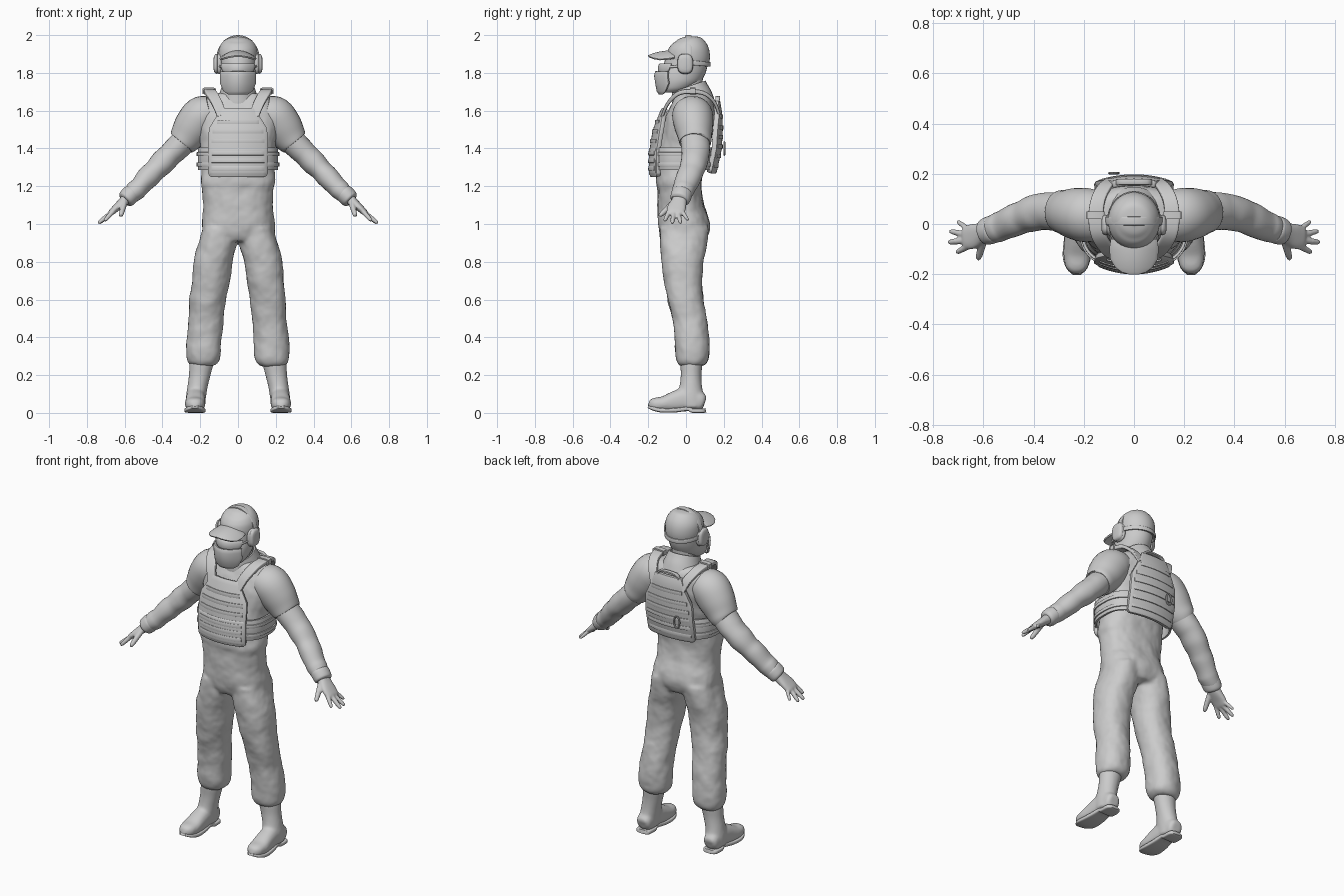
import bpy, bmesh, math
from mathutils import Vector, Matrix

X, Y, Z = Vector((1, 0, 0)), Vector((0, 1, 0)), Vector((0, 0, 1))


def smooth_path(rows, sub):
    """Catmull-Rom interpolation through tuples of any length."""
    out = []
    for i in range(len(rows) - 1):
        a, b, c, d = rows[max(i - 1, 0)], rows[i], rows[i + 1], rows[min(i + 2, len(rows) - 1)]
        for k in range(sub):
            t = k / sub
            out.append([0.5 * (2 * q + (r - o) * t + (2 * o - 5 * q + 4 * r - s) * t * t
                               + (3 * q - o - 3 * r + s) * t ** 3) for o, q, r, s in zip(a, b, c, d)])
    return out + [list(rows[-1])]


def loft(bm, rings, ref=None, n=28, p=2.0, sub=4, cap=True):
    """Skin rings (x, y, z, ra, rb); rb lies along ref, or rings stay level without ref."""
    rings = smooth_path(rings, sub)
    loops = []
    for i, r in enumerate(rings):
        u, v = X, Y
        if ref:
            t = (Vector(rings[min(i + 1, len(rings) - 1)][:3]) - Vector(rings[max(i - 1, 0)][:3])).normalized()
            v = (ref - t * ref.dot(t)).normalized()
            u = v.cross(t)
        loop = []
        for k in range(n):
            a = math.tau * k / n
            c, s = math.cos(a), math.sin(a)
            pu = math.copysign(abs(c) ** (2 / p), c) * r[3]
            pv = math.copysign(abs(s) ** (2 / p), s) * r[4]
            loop.append(bm.verts.new(Vector(r[:3]) + u * pu + v * pv))
        loops.append(loop)
    for a, b in zip(loops, loops[1:]):
        for k in range(n):
            bm.faces.new((a[k], a[(k + 1) % n], b[(k + 1) % n], b[k]))
    if cap:
        bm.faces.new(loops[0])
        bm.faces.new(loops[-1])


def stack(rows):
    """Rows (z, x0, x1, y0, y1) to level rings."""
    return [((a + b) / 2, (c + d) / 2, z, (b - a) / 2, (d - c) / 2) for z, a, b, c, d in rows]


def finish(name, bm, mirror=False, remesh=0, solid=0, bevel=0, folds=0, angle=40):
    bmesh.ops.recalc_face_normals(bm, faces=bm.faces)
    me = bpy.data.meshes.new(name)
    bm.to_mesh(me)
    bm.free()
    ob = bpy.data.objects.new(name, me)
    bpy.context.collection.objects.link(ob)
    if solid:
        m = ob.modifiers.new("solid", 'SOLIDIFY')
        m.thickness, m.offset = solid, 0
    if bevel:
        m = ob.modifiers.new("bevel", 'BEVEL')
        m.width, m.segments, m.limit_method = bevel, 2, 'ANGLE'
    if mirror:
        ob.modifiers.new("mirror", 'MIRROR')
    if remesh:
        m = ob.modifiers.new("remesh", 'REMESH')
        m.mode, m.voxel_size = 'VOXEL', remesh
        m = ob.modifiers.new("smooth", 'SMOOTH')
        m.iterations = 6
    if folds:
        tex = bpy.data.textures.new(name + "_folds", 'CLOUDS')
        tex.noise_scale = 0.11
        m = ob.modifiers.new("folds", 'DISPLACE')
        m.texture, m.strength, m.mid_level = tex, folds, 0.5
    bpy.ops.object.select_all(action='DESELECT')
    ob.select_set(True)
    bpy.context.view_layer.objects.active = ob
    bpy.ops.object.convert(target='MESH')
    bpy.ops.object.shade_smooth_by_angle(angle=math.radians(angle))
    return ob


def part(name, rings, ref=None, n=28, p=2.0, sub=4, cap=True, **kw):
    bm = bmesh.new()
    loft(bm, rings, ref, n, p, sub, cap)
    return finish(name, bm, **kw)


def panel(name, rows, bend, thick=0.01, bevel=0.003, cols=14):
    """Curved sheet from rows (y, z, half width), bowed along bend by x squared."""
    bm = bmesh.new()
    grid = []
    for y, z, w in rows:
        xs = [w * (2 * k / cols - 1) for k in range(cols + 1)]
        grid.append([bm.verts.new(Vector((x, y, z)) + Vector(bend) * x * x) for x in xs])
    for a, b in zip(grid, grid[1:]):
        for k in range(cols):
            bm.faces.new((a[k], a[k + 1], b[k + 1], b[k]))
    return finish(name, bm, solid=thick, bevel=bevel)


# suit: torso and both trouser legs fused
bm = bmesh.new()
loft(bm, stack([(z, -w, w, a, b) for z, w, a, b in (
    (0.91, .17, -.12, .10), (0.95, .19, -.14, .12), (1.01, .194, -.15, .125), (1.1, .184, -.15, .095),
    (1.18, .19, -.152, .082), (1.22, .198, -.16, .085), (1.3, .19, -.155, .10), (1.42, .20, -.14, .13),
    (1.53, .215, -.12, .15), (1.61, .215, -.09, .152), (1.66, .18, -.065, .14), (1.69, .12, -.05, .12))]), p=2.3)
for s in (1, -1):
    loft(bm, [(s * x, y, z, a, b) for x, y, z, a, b in stack([
        (.98, .01, .19, -.14, .12), (.89, .008, .213, -.14, .113), (.8, .028, .235, -.13, .092),
        (.7, .045, .245, -.115, .086), (.6, .065, .255, -.097, .095), (.5, .075, .26, -.075, .108),
        (.4, .083, .268, -.062, .122), (.31, .088, .272, -.058, .124), (.268, .1, .266, -.045, .112),
        (.25, .125, .25, -.03, .09)])], p=2.2)
finish("suit", bm, remesh=0.011, folds=0.016)

# arms: short outer sleeve, long inner sleeve, glove cuff
part("outer_sleeve", [(.14, .03, 1.59, .09, .10), (.19, .035, 1.57, .108, .108), (.235, .042, 1.515, .105, .102),
                      (.27, .047, 1.465, .092, .09), (.292, .05, 1.435, .08, .085), (.297, .05, 1.429, .072, .078)],
     Y, mirror=True)
part("sleeve", [(.24, .045, 1.49, .068, .075), (.32, .05, 1.405, .068, .076), (.36, .05, 1.365, .064, .073),
                (.40, .043, 1.325, .066, .072), (.44, .03, 1.285, .058, .066), (.475, .015, 1.25, .06, .066),
                (.52, -.005, 1.2, .052, .06), (.545, -.015, 1.175, .053, .058), (.58, -.027, 1.14, .042, .05)],
     Y, mirror=True, folds=0.008)
part("glove_cuff", [(.56, -.02, 1.165, .046, .053), (.568, -.023, 1.157, .05, .056), (.592, -.031, 1.132, .047, .053),
                    (.6, -.034, 1.124, .036, .044)], Y, mirror=True)

# gloved hand with fingers
bm = bmesh.new()
loft(bm, [(.585, -.03, 1.14, .03, .036), (.61, -.038, 1.115, .026, .042), (.645, -.05, 1.085, .02, .05),
          (.672, -.055, 1.06, .016, .046), (.68, -.056, 1.053, .009, .038)], Y, p=2.4)
for base, tip, r in (((.60, -.065, 1.115), (.622, -.142, 1.04), .0145), ((.655, -.085, 1.075), (.708, -.114, 1.015), .012),
                     ((.66, -.064, 1.068), (.742, -.073, 1.003), .0125), ((.66, -.045, 1.068), (.736, -.028, 1.003), .012),
                     ((.655, -.026, 1.075), (.705, .012, 1.018), .0105)):
    b, t = Vector(base), Vector(tip)
    loft(bm, [(*b.lerp(t, f), r * k, r * k) for f, k in ((0, 1.15), (.5, 1.05), (.85, .9), (.97, .6), (1, .2))],
         Z, n=12, sub=2)
finish("gloved_hand", bm, mirror=True, remesh=0.005)

# boots and soles
bm = bmesh.new()
loft(bm, stack([(.30, .13, .25, -.025, .085), (.26, .13, .257, -.03, .087), (.2, .145, .26, -.028, .082),
                (.14, .16, .268, -.035, .085), (.08, .17, .276, -.05, .096), (.03, .175, .276, -.03, .095)]))
loft(bm, [(.224, .1, .055, .025, .03), (.224, .08, .06, .05, .045), (.224, 0, .07, .062, .05),
          (.225, -.06, .06, .055, .052), (.227, -.12, .048, .04, .054), (.228, -.17, .045, .034, .045),
          (.228, -.193, .045, .022, .026), (.228, -.2, .046, .006, .01)], X, p=2.4)
finish("boot", bm, mirror=True, remesh=0.008)
bm = bmesh.new()
loft(bm, [(.224, .105, .014, .011, .02), (.224, .09, .012, .012, .044), (.224, .035, .012, .012, .047),
          (.224, .01, .022, .012, .044), (.226, -.06, .014, .012, .053), (.228, -.13, .014, .012, .056),
          (.228, -.175, .024, .011, .042), (.228, -.2, .034, .009, .016)], X, p=5)
finish("boot_sole", bm, mirror=True)

# armour vest: plates, pouch, webbing and side band
FB, BB = (0, 1.5, 0), (0, -1.1, 0)
panel("front_plate", [(-.176, 1.25, .14), (-.18, 1.265, .155), (-.182, 1.38, .156), (-.168, 1.47, .155),
                      (-.158, 1.51, .148), (-.128, 1.585, .1), (-.116, 1.61, .084)], FB, .026, .006)
panel("front_pouch", [(-.189, 1.262, .145), (-.191, 1.275, .152), (-.191, 1.392, .152), (-.187, 1.402, .147)], FB, .012)
panel("back_plate", [(.145, 1.27, .14), (.15, 1.285, .155), (.175, 1.4, .156), (.18, 1.5, .152),
                     (.176, 1.59, .108), (.166, 1.65, .085)], BB, .03, .006)
for i, (z, y, w) in enumerate(((1.295, -.198, .14), (1.335, -.198, .14), (1.375, -.198, .14),
                               (1.44, -.188, .14), (1.49, -.178, .135), (1.54, -.162, .11))):
    panel(f"front_webbing_{i}", [(y, z - .011, w), (y + .002, z + .011, w)], FB, .006, .001)
for i, (z, y, w) in enumerate(((1.31, .17, .14), (1.36, .183, .14), (1.41, .192, .14), (1.46, .194, .14),
                               (1.51, .195, .13), (1.57, .193, .1))):
    panel(f"back_webbing_{i}", [(y, z - .011, w), (y, z + .011, w)], BB, .006, .001)
for i, (z0, z1, g) in enumerate(((1.285, 1.405, 0), (1.305, 1.325, .006), (1.36, 1.38, .006))):
    part(f"side_band_{i}", stack([(z, -.207 - g, .207 + g, -.168 - g, .148 + g) for z in (z0, z1)]),
         n=48, p=2.7, sub=2, cap=False, solid=.012, bevel=.002)
part("shoulder_strap", [(.085, -.125, 1.575, .008, .026), (.112, -.095, 1.64, .009, .028), (.142, -.04, 1.692, .012, .03),
                        (.152, .03, 1.702, .013, .03), (.142, .1, 1.69, .011, .028), (.115, .15, 1.645, .009, .026),
                        (.09, .172, 1.59, .008, .026)], X, p=6, mirror=True)
part("strap_buckle", [(.153, y, 1.704, .018, .036) for y in (.02, .05)], X, p=6, sub=1, n=16, mirror=True)
part("drag_handle", [(-.07, .165, 1.635, .006, .012), (-.05, .168, 1.668, .006, .012), (.05, .168, 1.668, .006, .012),
                     (.07, .165, 1.635, .006, .012)], Y, n=12, p=4)
part("snap_hook", [(-.08 + .018 * math.sin(a), .203, 1.4 + .034 * math.cos(a), .005, .005)
                   for a in [math.tau * k / 12 for k in range(13)]], Y, n=8, sub=2)

# neck, collar, head
part("neck", stack([(1.64, -.08, .08, -.05, .12), (1.72, -.068, .068, -.055, .09), (1.78, -.065, .065, -.06, .09)]))
part("collar", [(0, .038, 1.64, .108, .115), (0, .03, 1.675, .102, .098), (0, .02, 1.71, .092, .086),
                (0, .014, 1.728, .088, .08)], X, cap=False, solid=.012, bevel=.004)
part("head", stack([(1.695, -.05, .05, -.13, -.02), (1.715, -.075, .075, -.142, .03), (1.75, -.09, .09, -.148, .075),
                    (1.79, -.094, .094, -.145, .10), (1.83, -.094, .094, -.122, .112), (1.88, -.095, .095, -.108, .118),
                    (1.94, -.08, .08, -.08, .1)]))
panel("face_mask", [(-.138, 1.688, .05), (-.15, 1.705, .075), (-.157, 1.745, .092), (-.163, 1.785, .092),
                    (-.157, 1.808, .09)], (0, 8, 0), .012)
panel("glasses", [(-.14, 1.8, .06), (-.145, 1.81, .082), (-.143, 1.838, .09), (-.135, 1.85, .085)], (0, 8, 0), .008)
part("glasses_arm", [(.088, -.085, 1.832, .006, .004), (.098, -.03, 1.836, .006, .004), (.1, .02, 1.84, .005, .004)],
     X, n=10, mirror=True)

# cap and brim
part("cap", [(0, .008, 1.855, .112, .1), (0, .013, 1.89, .114, .104), (0, .014, 1.93, .106, .1),
             (0, .012, 1.963, .085, .082), (0, .009, 1.983, .055, .055), (0, .008, 1.991, .02, .02),
             (0, .008, 1.992, .004, .004)], X, n=36)
panel("cap_brim", [(-.06, 1.915, .09), (-.1, 1.914, .096), (-.14, 1.908, .092), (-.172, 1.9, .073),
                   (-.19, 1.893, .048), (-.199, 1.889, .018)], (0, 0, -4.5), .009)

# headset: over-head band, rear band, ear cups
arc = [math.pi * k / 14 for k in range(15)]
part("headset_band", [(.11 * math.cos(a), .012, 1.87 + .124 * math.sin(a), .006, .017) for a in arc], Y, n=16, p=4, sub=2)
part("rear_band", [(.103 * math.cos(a), .01 + .116 * math.sin(a), 1.855 - .01 * math.sin(a), .005, .012) for a in arc],
     Z, n=16, p=4, sub=2)
part("ear_cup", [(.088, -.004, 1.848, .048, .036), (.098, -.004, 1.848, .054, .042), (.108, -.004, 1.848, .05, .038),
                 (.112, -.004, 1.848, .053, .041), (.124, -.004, 1.848, .046, .036), (.129, -.004, 1.848, .03, .022)],
     Y, p=2.8, mirror=True)
